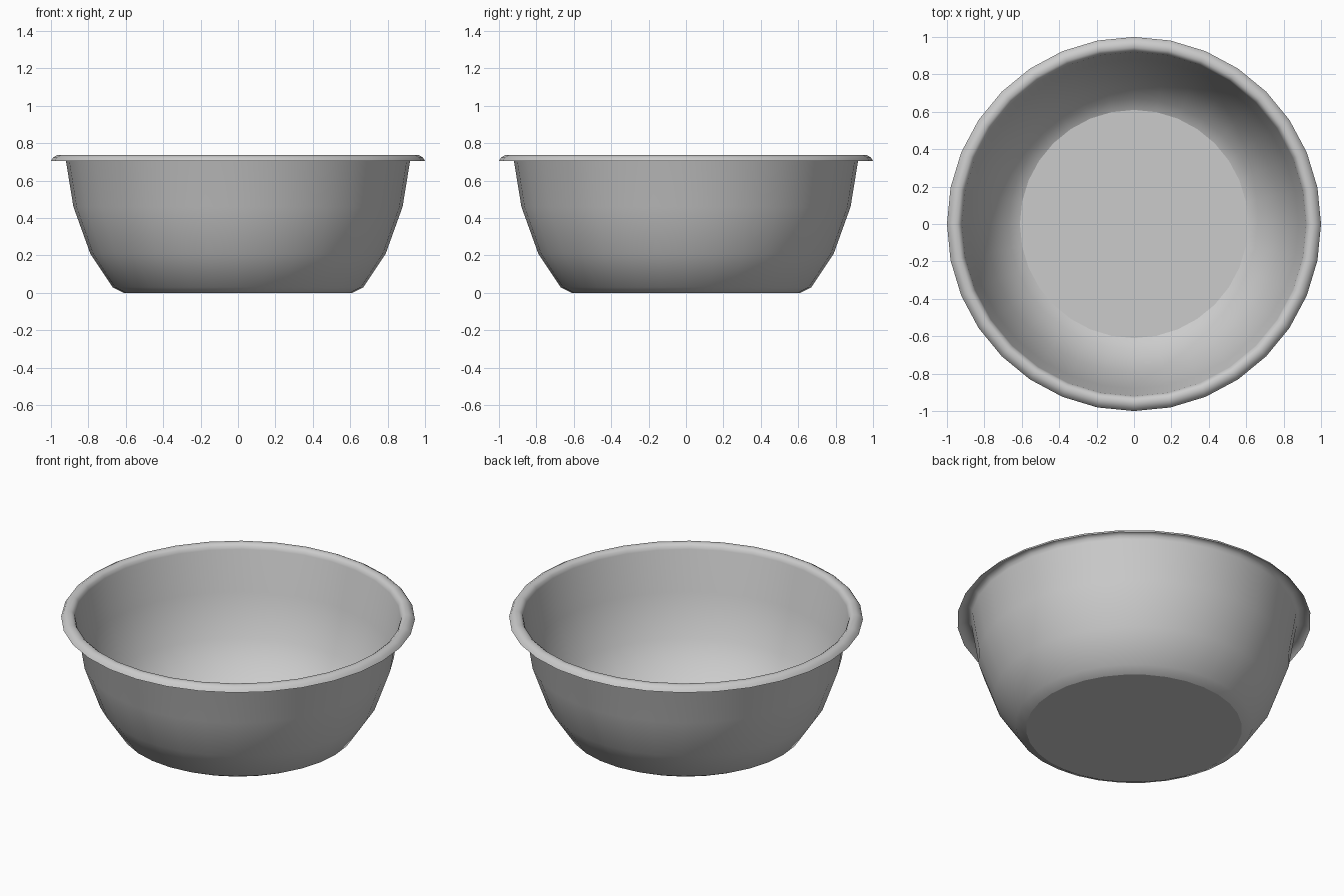
import bpy, bmesh
from math import cos, sin, tau

if "Cube" in bpy.data.objects:
    bpy.data.objects.remove(bpy.data.objects["Cube"])

SIDES = 32

# Radius and height from the floor edge, up the wall and over the rolled rim
PROFILE = [(0.61, 0.0), (0.67, 0.03), (0.79, 0.21), (0.88, 0.46), (0.92, 0.705),
           (0.927, 0.724), (0.943, 0.736), (0.967, 0.736), (0.988, 0.724), (1.0, 0.705)]

bm = bmesh.new()
rings = [[bm.verts.new((r * cos(tau * i / SIDES), r * sin(tau * i / SIDES), z))
          for i in range(SIDES)] for r, z in PROFILE]

# Thin wall and rim
for low, high in zip(rings, rings[1:]):
    for i in range(SIDES):
        j = (i + 1) % SIDES
        bm.faces.new((low[i], low[j], high[j], high[i])).smooth = True

# Flat floor with a crisp border
bm.faces.new(rings[0][::-1]).smooth = False

mesh = bpy.data.meshes.new("bowl")
bm.to_mesh(mesh)
bm.free()
bowl = bpy.data.objects.new("bowl", mesh)
bpy.context.collection.objects.link(bowl)
